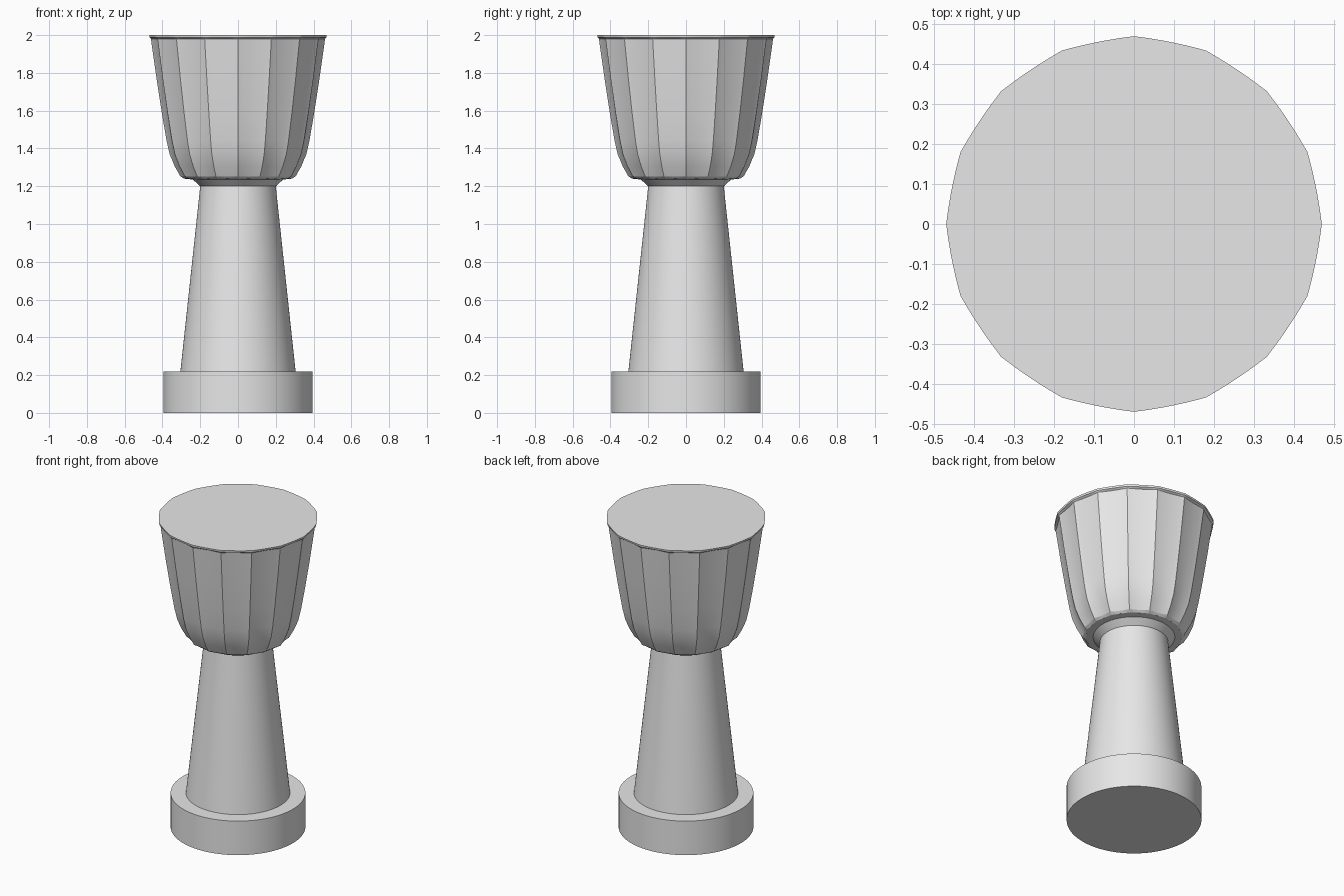
import bpy, bmesh, math

if "Cube" in bpy.data.objects:
    bpy.data.objects.remove(bpy.data.objects["Cube"])

grey = bpy.data.materials.new("light_grey")
grey.diffuse_color = (0.8, 0.8, 0.8, 1)
grey.use_nodes = True
grey.node_tree.nodes["Principled BSDF"].inputs["Base Color"].default_value = grey.diffuse_color


def lathe(name, profile, segments, shape=None, angle=30):
    """Revolve (radius, height, flute depth) rings and cap both ends."""
    bm = bmesh.new()
    rings = []
    for r, z, depth in profile:
        ring = []
        for i in range(segments):
            a = math.tau * i / segments
            k = shape(a, depth) if shape else 1
            ring.append(bm.verts.new((r * k * math.cos(a), r * k * math.sin(a), z)))
        rings.append(ring)
    for lower, upper in zip(rings, rings[1:]):
        for i in range(segments):
            j = (i + 1) % segments
            bm.faces.new((lower[i], lower[j], upper[j], upper[i]))
    bm.faces.new(rings[0][::-1])
    bm.faces.new(rings[-1])
    mesh = bpy.data.meshes.new(name)
    bm.to_mesh(mesh)
    bm.free()
    mesh.materials.append(grey)
    obj = bpy.data.objects.new(name, mesh)
    bpy.context.collection.objects.link(obj)
    bpy.ops.object.select_all(action='DESELECT')
    obj.select_set(True)
    bpy.context.view_layer.objects.active = obj
    bpy.ops.object.shade_smooth_by_angle(angle=math.radians(angle))
    return obj


def flutes(a, depth):
    """Sixteen sharp ridges with shallow hollows between them."""
    return 1 - depth * abs(math.sin(8 * a)) ** 0.8


# Round foot
lathe("base", [(0.395, 0, 0), (0.395, 0.22, 0)], 96)

# Tapered stem
lathe("stem", [(0.305, 0.22, 0), (0.2, 1.2, 0)], 96)

# Flared collar under the bowl
lathe("collar", [(0.2, 1.2, 0), (0.25, 1.245, 0)], 96)

# Fluted bowl with a thin flared rim and a flat top
lathe("bowl", [
    (0.235, 1.235, 0), (0.285, 1.24, 0.02), (0.305, 1.252, 0.04),
    (0.335, 1.305, 0.045), (0.362, 1.37, 0.04), (0.378, 1.44, 0.035),
    (0.402, 1.58, 0.03), (0.430, 1.76, 0.03), (0.461, 1.98, 0.03),
    (0.468, 1.988, 0.015), (0.469, 2.0, 0.012),
], 192, flutes, 20)
